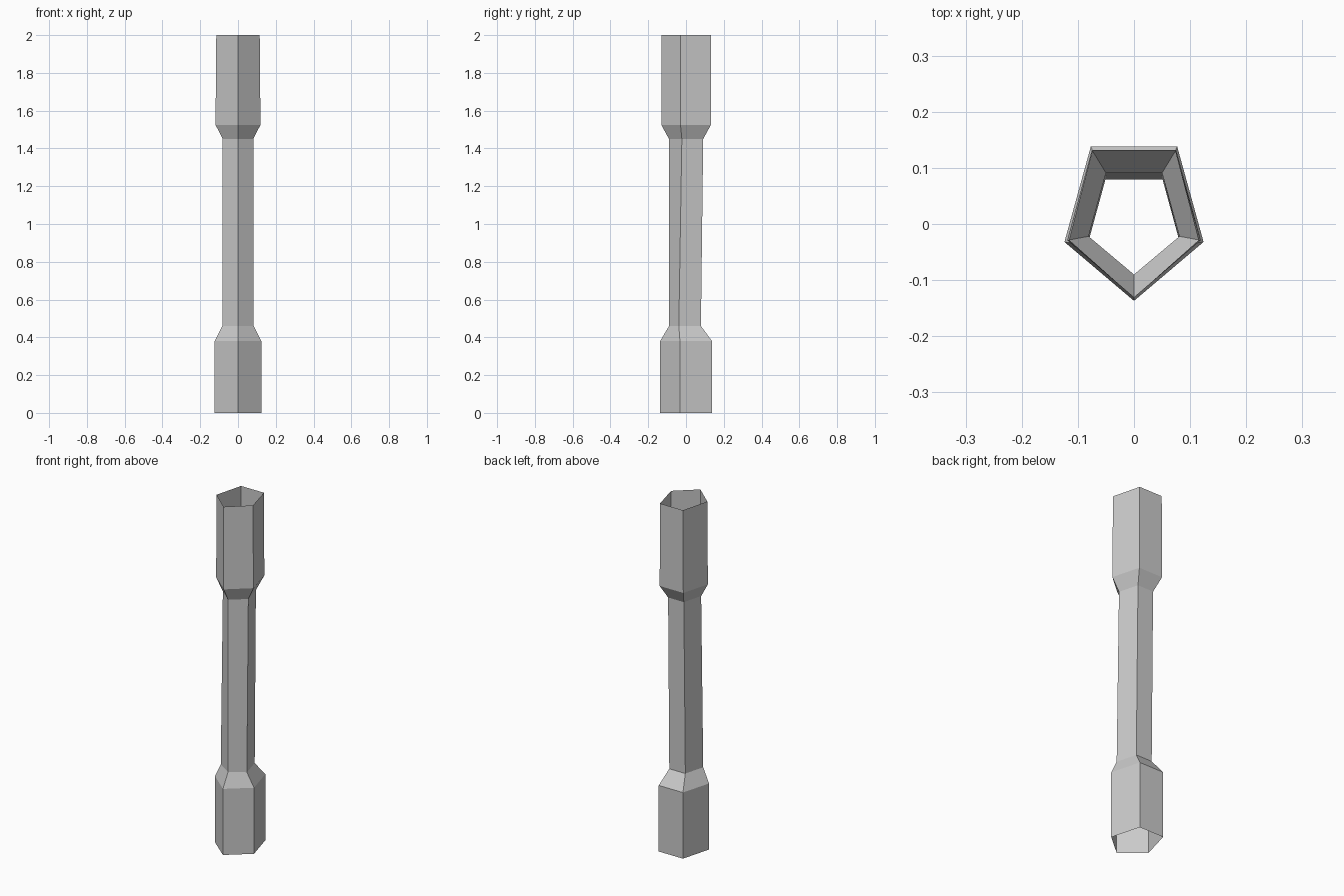
import bpy, bmesh

if "Cube" in bpy.data.objects:
    bpy.data.objects.remove(bpy.data.objects["Cube"])

# Pentagonal rings: z, front y, side x, side y, back x, back y
RINGS = [
    (0.00, -0.137, 0.124, -0.032, 0.077, 0.138),
    (0.38, -0.137, 0.124, -0.032, 0.077, 0.138),
    (0.46, -0.090, 0.083, -0.038, 0.051, 0.079),
    (1.45, -0.090, 0.081, -0.022, 0.050, 0.091),
    (1.525, -0.131, 0.119, -0.029, 0.075, 0.132),
    (2.00, -0.131, 0.115, -0.029, 0.073, 0.132),
]

# Handle: open-ended hollow shell with two thick grips and a slim shaft
bm = bmesh.new()
loops = []
for z, fy, sx, sy, bx, by in RINGS:
    points = [(0, fy), (sx, sy), (bx, by), (-bx, by), (-sx, sy)]
    loops.append([bm.verts.new((x, y, z)) for x, y in points])

for low, high in zip(loops, loops[1:]):
    for i in range(5):
        j = (i + 1) % 5
        bm.faces.new((low[i], low[j], high[j], high[i]))

mesh = bpy.data.meshes.new("hollow_handle")
bm.to_mesh(mesh)
bm.free()
handle = bpy.data.objects.new("hollow_handle", mesh)
bpy.context.collection.objects.link(handle)
